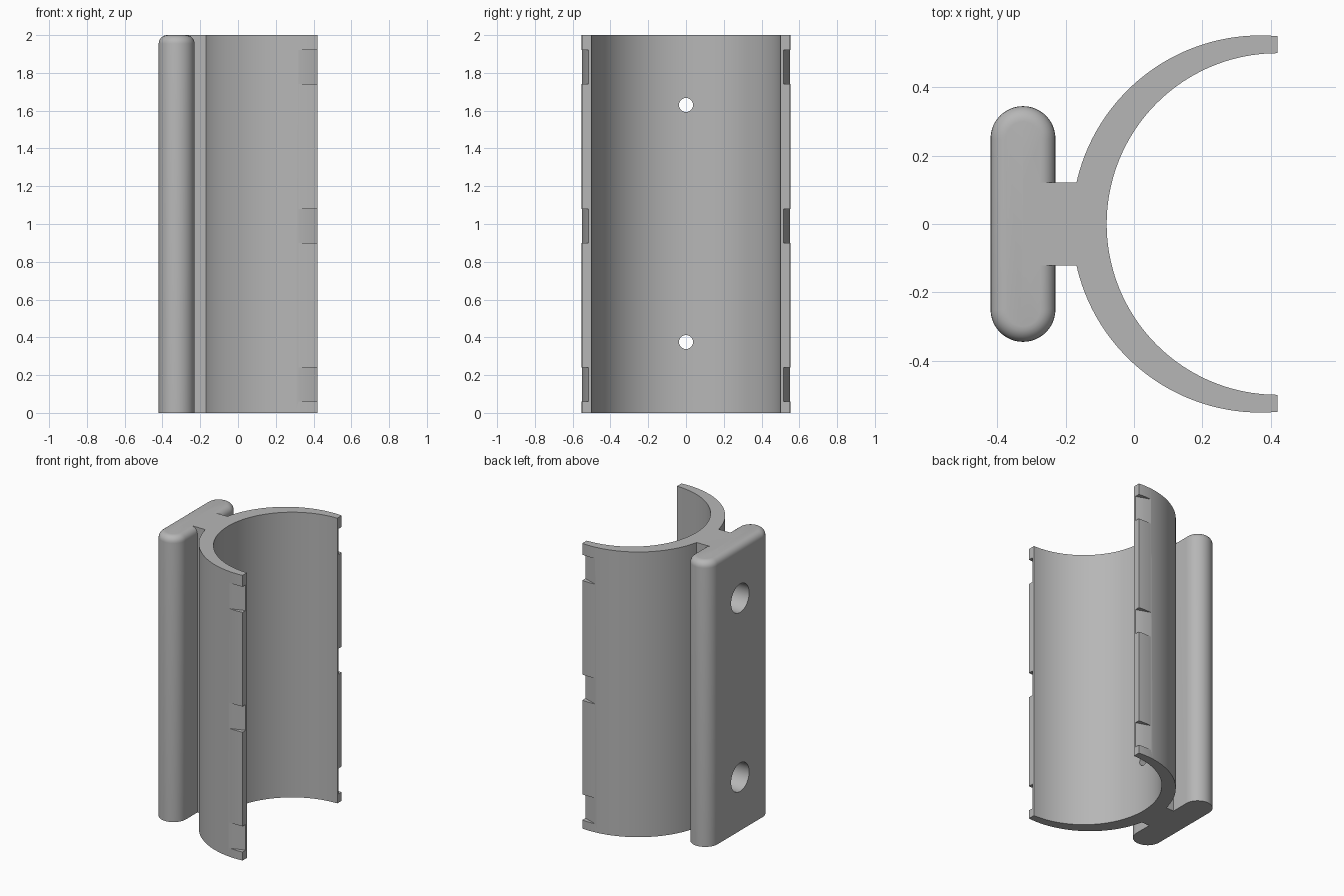
import bpy, bmesh
from math import sin, cos, pi, asin, acos, radians
from mathutils import Matrix

cube = bpy.data.objects.get("Cube")
if cube:
    bpy.data.objects.remove(cube, do_unlink=True)

HEIGHT = 2.0
TIP_X = 0.42

grey = bpy.data.materials.new("plain grey")
grey.use_nodes = True
colour = (0.47, 0.47, 0.47, 1)
grey.diffuse_color = colour
grey.node_tree.nodes["Principled BSDF"].inputs["Base Color"].default_value = colour


def arc(cx, cy, r, a0, a1, n):
    return [(cx + r * cos(a0 + (a1 - a0) * i / n), cy + r * sin(a0 + (a1 - a0) * i / n))
            for i in range(n + 1)]


def add_object(name, bm):
    bmesh.ops.recalc_face_normals(bm, faces=bm.faces)
    mesh = bpy.data.meshes.new(name)
    bm.to_mesh(mesh)
    bm.free()
    mesh.materials.append(grey)
    obj = bpy.data.objects.new(name, mesh)
    bpy.context.collection.objects.link(obj)
    return obj


def prism(name, outline, z0, z1, top_round=0):
    """Extrude an outline upward, optionally rounding the top rim."""
    bm = bmesh.new()
    base = bm.faces.new([bm.verts.new((x, y, z0)) for x, y in outline])
    bmesh.ops.extrude_face_region(bm, geom=[base], use_keep_orig=True)
    bm.verts.ensure_lookup_table()
    for v in bm.verts[len(outline):]:
        v.co.z = z1
    if top_round:
        rim = [e for e in bm.edges if all(v.co.z > z1 - 1e-4 for v in e.verts)]
        bmesh.ops.bevel(bm, geom=rim, offset=top_round, segments=6,
                        profile=0.5, affect='EDGES')
    return add_object(name, bm)


def rod(name, radius, x0, x1, z):
    """Cylinder lying along x."""
    bm = bmesh.new()
    place = Matrix.Translation(((x0 + x1) / 2, 0, z)) @ Matrix.Rotation(pi / 2, 4, 'Y')
    bmesh.ops.create_cone(bm, cap_ends=True, segments=48, radius1=radius,
                          radius2=radius, depth=x1 - x0, matrix=place)
    return add_object(name, bm)


def combine(target, tool, operation):
    mod = target.modifiers.new(operation.lower(), 'BOOLEAN')
    mod.object, mod.operation, mod.solver = tool, operation, 'EXACT'
    bpy.ops.object.select_all(action='DESELECT')
    bpy.context.view_layer.objects.active = target
    target.select_set(True)
    bpy.ops.object.modifier_apply(modifier=mod.name)
    bpy.data.objects.remove(tool, do_unlink=True)


# Half-pipe cradle with its neck: outer arc, neck, outer arc, then inner arc back
OUT_X, OUT_R, IN_R = 0.37, 0.552, 0.5
NECK_Y, NECK_X = 0.122, -0.325
tip = acos((TIP_X - OUT_X) / OUT_R)
root = pi - asin(NECK_Y / OUT_R)
upper = arc(OUT_X, 0, OUT_R, tip, root, 40) + [(NECK_X, NECK_Y)]
lower = [(x, -y) for x, y in reversed(upper)]
inner = arc(TIP_X, 0, IN_R, 1.5 * pi, 0.5 * pi, 80)
clamp = prism("clamp_body", upper + lower + inner, 0, HEIGHT)

# Mounting plate with round ends and a rounded top rim
PLATE_R, END_Y = 0.095, 0.25
stadium = (arc(NECK_X, END_Y, PLATE_R, 0, pi, 24)
           + arc(NECK_X, -END_Y, PLATE_R, pi, 2 * pi, 24))
combine(clamp, prism("mounting_plate", stadium, 0, HEIGHT, 0.045), 'UNION')

# Screw holes: wide bore from the plate, narrow hole through the cradle
for z in (0.375, 1.63):
    combine(clamp, rod("bore_cutter", 0.1, -0.6, -0.2, z), 'DIFFERENCE')
    combine(clamp, rod("hole_cutter", 0.037, -0.3, 0.1, z), 'DIFFERENCE')

# Wedge notches on the outside of both tips
for side in (1, -1):
    wedge = [(0.32, side * 0.55), (0.45, side * 0.5045),
             (0.45, side * 0.6), (0.32, side * 0.6)]
    for z in (0.06, 0.9, 1.74):
        combine(clamp, prism("notch_cutter", wedge, z, z + 0.18), 'DIFFERENCE')

bpy.ops.object.select_all(action='DESELECT')
bpy.context.view_layer.objects.active = clamp
clamp.select_set(True)
bpy.ops.object.shade_smooth_by_angle(angle=radians(30))
